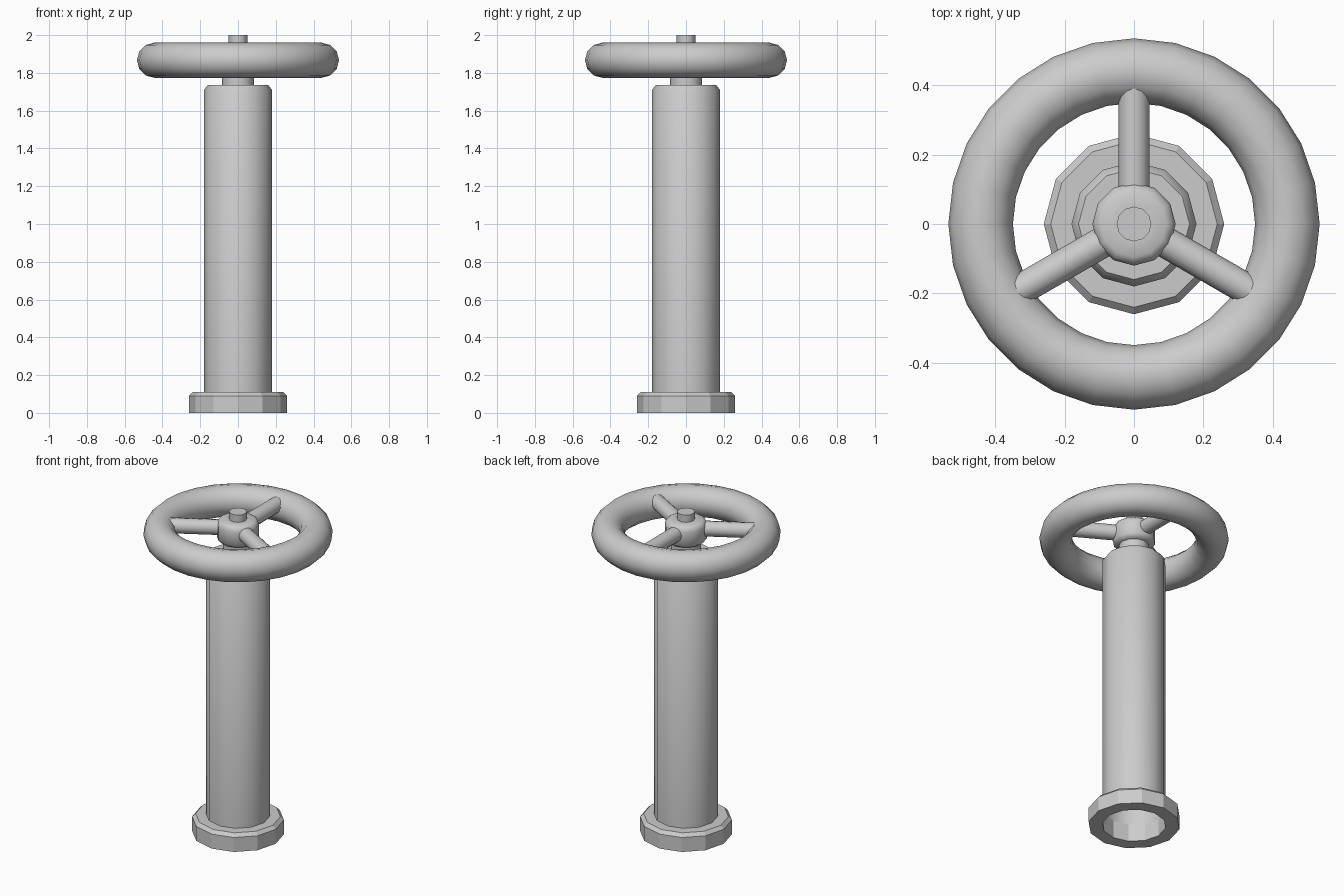
import bpy, bmesh
from math import sin, cos, pi, radians
from mathutils import Matrix

if "Cube" in bpy.data.objects:
    bpy.data.objects.remove(bpy.data.objects["Cube"])


def finish(name, bm, angle):
    bmesh.ops.remove_doubles(bm, verts=bm.verts, dist=1e-5)
    bmesh.ops.recalc_face_normals(bm, faces=bm.faces)
    mesh = bpy.data.meshes.new(name)
    bm.to_mesh(mesh)
    bm.free()
    ob = bpy.data.objects.new(name, mesh)
    bpy.context.collection.objects.link(ob)
    if angle:
        bpy.ops.object.select_all(action='DESELECT')
        ob.select_set(True)
        bpy.context.view_layer.objects.active = ob
        bpy.ops.object.shade_smooth_by_angle(angle=radians(angle))
    return ob


def lathe(name, profile, sides, angle=40, closed=False, cap=False, matrix=None):
    """Spin (radius, height) points around z."""
    bm = bmesh.new()
    rings = [[bm.verts.new((r * cos(2 * pi * i / sides), r * sin(2 * pi * i / sides), z))
              for i in range(sides)] for r, z in profile]
    pairs = list(zip(rings, rings[1:]))
    if closed:
        pairs.append((rings[-1], rings[0]))
    for a, b in pairs:
        for i in range(sides):
            j = (i + 1) % sides
            bm.faces.new((a[i], a[j], b[j], b[i]))
    if cap:
        bm.faces.new(rings[-1])
    if matrix:
        bm.transform(matrix)
    return finish(name, bm, angle)


# base flange: open ring with a chamfered upper edge
lathe("base_flange", [(0.18, 0), (0.26, 0), (0.26, 0.09), (0.24, 0.11), (0.18, 0.11)],
      12, angle=0, closed=True)

# column, open at the bottom
lathe("column", [(0.18, 0.05), (0.18, 1.71), (0.16, 1.735)], 12, cap=True)

# collar under the hub and the spindle through it
lathe("collar", [(0.085, 1.73), (0.085, 1.83)], 12, cap=True)
lathe("spindle", [(0.05, 1.83), (0.05, 2.0)], 12, cap=True)

# hub with rounded edges
lathe("hub", [(0.05, 1.82), (0.10, 1.82), (0.12, 1.84), (0.12, 1.925),
              (0.112, 1.945), (0.095, 1.955), (0.05, 1.955)], 12, closed=True, angle=50)

# handwheel rim
R, r = 0.442, 0.093
lathe("wheel_rim", [(R + r * cos(k * pi / 6), 1.867 + r * sin(k * pi / 6)) for k in range(12)],
      28, closed=True, angle=60)

# three spokes
for n, deg in enumerate((90, 210, 330)):
    m = (Matrix.Translation((0, 0, 1.898)) @ Matrix.Rotation(radians(deg), 4, 'Z')
         @ Matrix.Rotation(pi / 2, 4, 'Y'))
    lathe(f"spoke_{n + 1}", [(0.045, 0.07), (0.045, 0.395)], 12, cap=True, matrix=m)
